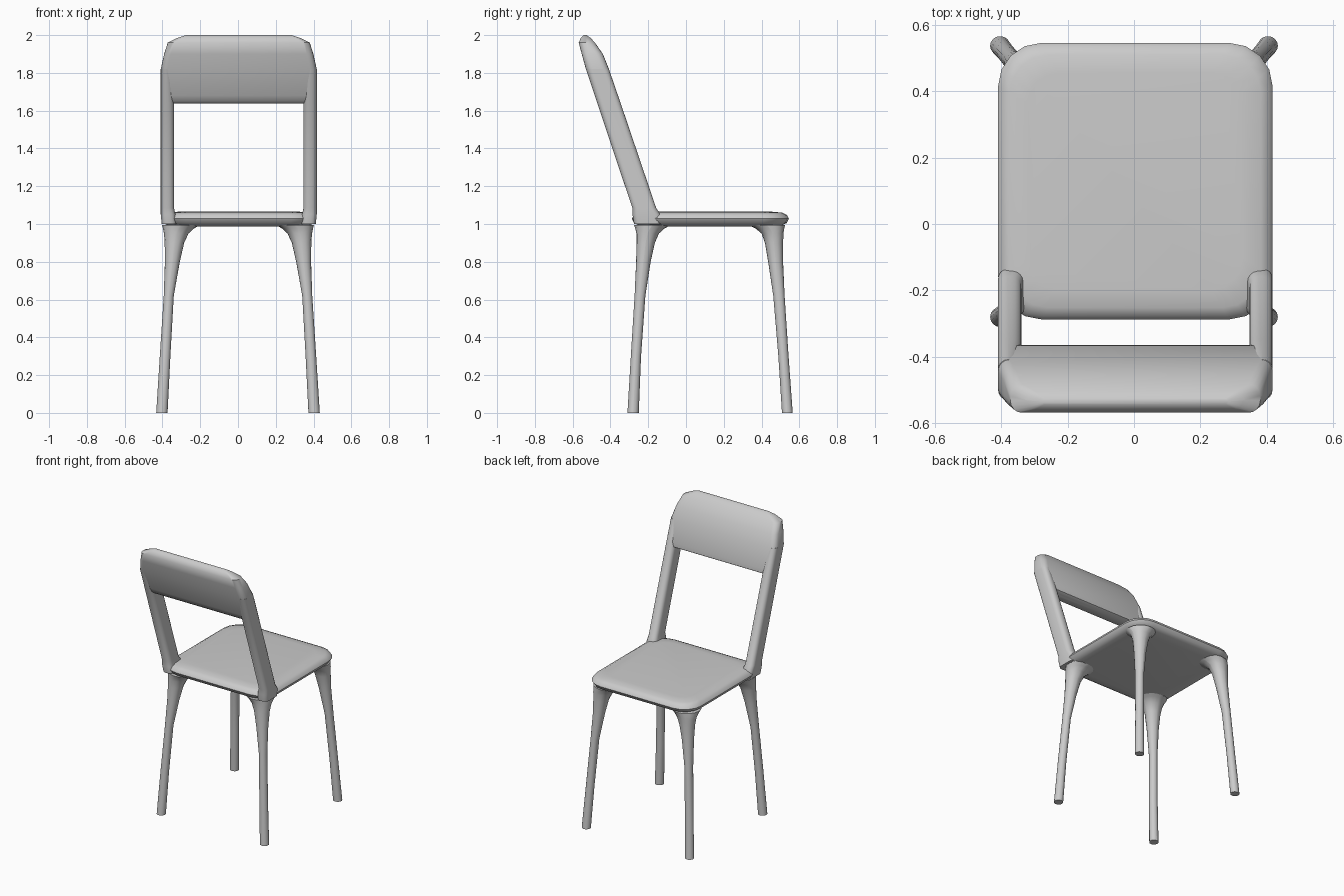
import bpy, bmesh
from math import cos, sin, pi

SHIFT = 0.004  # seat and back sit slightly off the leg centre line


def rounded_ring(z, x0, x1, y0, y1, r, steps=4):
    """Horizontal rounded rectangle at height z."""
    r = min(r, 0.499 * (x1 - x0), 0.499 * (y1 - y0))
    corners = [(x1 - r, y1 - r), (x0 + r, y1 - r), (x0 + r, y0 + r), (x1 - r, y0 + r)]
    return [(cx + r * cos((q + i / steps) * pi / 2), cy + r * sin((q + i / steps) * pi / 2), z)
            for q, (cx, cy) in enumerate(corners) for i in range(steps + 1)]


def loft(name, sections, mirror=1, dx=0.0):
    """Skin a stack of rounded rectangles; mirror=-1 makes the left copy."""
    bm = bmesh.new()
    rings = [[bm.verts.new((mirror * x + dx, y, z)) for x, y, z in rounded_ring(*s)]
             for s in sections]
    n = len(rings[0])
    for a, b in zip(rings, rings[1:]):
        for i in range(n):
            j = (i + 1) % n
            bm.faces.new((a[i], a[j], b[j], b[i]))
    bm.faces.new(rings[0])
    bm.faces.new(rings[-1])
    bmesh.ops.recalc_face_normals(bm, faces=bm.faces)
    mesh = bpy.data.meshes.new(name)
    bm.to_mesh(mesh)
    bm.free()
    ob = bpy.data.objects.new(name, mesh)
    bpy.context.collection.objects.link(ob)
    bpy.ops.object.select_all(action='DESELECT')
    ob.select_set(True)
    bpy.context.view_layer.objects.active = ob
    bpy.ops.object.shade_smooth_by_angle(angle=pi / 4)
    return ob


# Seat: thin slab with a soft rim
seat_rim = [(0.986, 0.09), (0.992, 0.04), (1.005, 0.012), (1.028, 0.0),
            (1.048, 0.010), (1.060, 0.035), (1.065, 0.09)]
loft("seat", [(z, -0.413 + d, 0.413 - d, -0.287 + d, 0.545 - d, 0.13 - d * 0.4)
              for z, d in seat_rim], dx=SHIFT)

# Legs: height, x inner/outer, y min/max, flaring inwards under the seat
back_leg = [(0.0, 0.373, 0.433, -0.310, -0.250), (0.30, 0.358, 0.414, -0.292, -0.238),
            (0.62, 0.340, 0.393, -0.272, -0.215), (0.80, 0.308, 0.387, -0.264, -0.187),
            (0.90, 0.285, 0.388, -0.262, -0.165), (0.95, 0.262, 0.392, -0.263, -0.143),
            (0.975, 0.235, 0.397, -0.268, -0.115), (0.995, 0.200, 0.402, -0.275, -0.080)]
front_leg = [(0.0, 0.373, 0.433, 0.508, 0.565), (0.30, 0.358, 0.414, 0.489, 0.543),
             (0.62, 0.340, 0.393, 0.462, 0.522), (0.80, 0.308, 0.387, 0.435, 0.514),
             (0.90, 0.285, 0.388, 0.418, 0.514), (0.95, 0.262, 0.392, 0.400, 0.516),
             (0.975, 0.235, 0.397, 0.370, 0.520), (0.995, 0.200, 0.402, 0.330, 0.525)]

# Back posts: leaning, with a small fillet where they meet the seat
post = [(1.0, 0.33, 0.408, -0.275, -0.13), (1.05, 0.335, 0.413, -0.283, -0.135),
        (1.085, 0.343, 0.413, -0.284, -0.158), (1.64, 0.343, 0.413, -0.470, -0.346),
        (1.82, 0.350, 0.413, -0.530, -0.408)]

for side, m in (("right", 1), ("left", -1)):
    loft(f"back_leg_{side}", [s + (0.2,) for s in back_leg], m)
    loft(f"front_leg_{side}", [s + (0.2,) for s in front_leg], m)
    loft(f"back_post_{side}", [s + (0.03,) for s in post], m, SHIFT)

# Backrest panel: leaning pillow with chamfered top corners
panel = [(1.637, 0.360, -0.448, -0.385), (1.650, 0.385, -0.463, -0.364),
         (1.680, 0.405, -0.478, -0.366), (1.820, 0.413, -0.530, -0.408),
         (1.900, 0.395, -0.552, -0.440), (1.960, 0.376, -0.568, -0.482),
         (1.985, 0.325, -0.557, -0.505), (2.000, 0.280, -0.542, -0.526)]
loft("backrest_panel", [(z, -w, w, y0, y1, 0.035) for z, w, y0, y1 in panel], dx=SHIFT)
